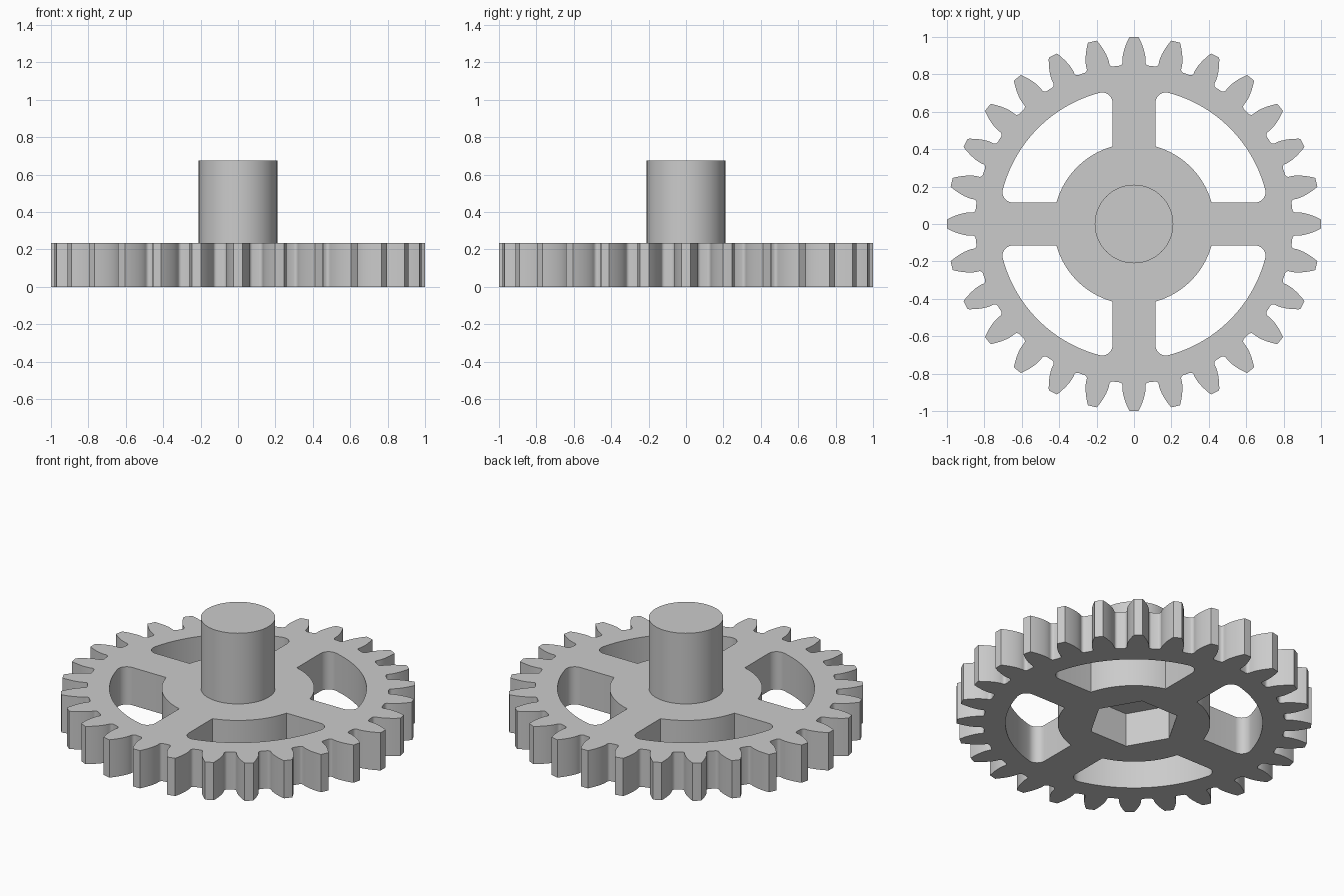
import bpy, bmesh
from math import pi, sin, cos, tan, acos, asin, atan2, sqrt, radians

cube = bpy.data.objects.get("Cube")
if cube:
    bpy.data.objects.remove(cube, do_unlink=True)

TEETH = 28
TIP_R = 1.0
MODULE = 2 * TIP_R / (TEETH + 2)
PITCH_R = MODULE * TEETH / 2
ROOT_R = PITCH_R - 1.25 * MODULE
PRESSURE = radians(20)
BASE_R = PITCH_R * cos(PRESSURE)
THICK = 0.235
HUB_R, RIM_R, SPOKE_HALF, FILLET = 0.43, 0.725, 0.115, 0.055
SHAFT_R, SHAFT_TOP = 0.21, 0.675
SOCKET_R, SOCKET_DEPTH = 0.258, 0.21

grey = bpy.data.materials.new("plain grey")
grey.use_nodes = True
colour = (0.6, 0.6, 0.6, 1)
grey.diffuse_color = colour
grey.node_tree.nodes["Principled BSDF"].inputs["Base Color"].default_value = colour


def polar(r, a):
    return (r * cos(a), r * sin(a))


def arc(cx, cy, r, a0, a1, n):
    return [(cx + r * cos(a0 + (a1 - a0) * i / n),
             cy + r * sin(a0 + (a1 - a0) * i / n)) for i in range(n + 1)]


def prism(name, outline, z0, z1):
    """Extrude a counter-clockwise outline from z0 to z1."""
    bm = bmesh.new()
    face = bm.faces.new([bm.verts.new((x, y, z0)) for x, y in outline])
    top = bmesh.ops.extrude_face_region(bm, geom=[face])["geom"]
    verts = [v for v in top if isinstance(v, bmesh.types.BMVert)]
    bmesh.ops.translate(bm, vec=(0, 0, z1 - z0), verts=verts)
    bmesh.ops.recalc_face_normals(bm, faces=bm.faces)
    mesh = bpy.data.meshes.new(name)
    bm.to_mesh(mesh)
    bm.free()
    mesh.materials.append(grey)
    obj = bpy.data.objects.new(name, mesh)
    bpy.context.collection.objects.link(obj)
    return obj


def activate(obj):
    bpy.ops.object.select_all(action='DESELECT')
    obj.select_set(True)
    bpy.context.view_layer.objects.active = obj


def cut(obj, cutter):
    cutter.hide_render = True
    activate(obj)
    mod = obj.modifiers.new("cut", 'BOOLEAN')
    mod.operation = 'DIFFERENCE'
    mod.solver = 'EXACT'
    mod.object = cutter
    bpy.ops.object.modifier_apply(modifier=mod.name)
    bpy.data.objects.remove(cutter, do_unlink=True)


def smooth(obj):
    activate(obj)
    bpy.ops.object.shade_smooth_by_angle(angle=radians(30))


# Half a tooth: root fillet, then involute flank, as (radius, half angle)
def involute(a):
    return tan(a) - a


base_half = pi / (2 * TEETH) + involute(PRESSURE)
root_fillet = 0.018
flank = []
for i in range(5):
    t = pi / 2 * i / 4
    flank.append((ROOT_R + root_fillet * (1 - cos(t)),
                  base_half + root_fillet * (1 - sin(t)) / ROOT_R))
for i in range(9):
    r = BASE_R + (TIP_R - BASE_R) * i / 8
    flank.append((r, base_half - involute(acos(min(1, BASE_R / r)))))

outline = []
for k in range(TEETH):
    mid = 2 * pi * k / TEETH
    outline += [polar(r, mid - a) for r, a in flank]
    outline.append(polar(TIP_R, mid))
    outline += [polar(r, mid + a) for r, a in reversed(flank)]
gear = prism("gear_wheel", outline, 0, THICK)

# Four openings between the spokes, rounded at the rim
fx = SPOKE_HALF + FILLET
fy = sqrt((RIM_R - FILLET) ** 2 - fx ** 2)
rim_a = atan2(fx, fy)
hub_a = asin(SPOKE_HALF / HUB_R)
opening = arc(fy, fx, FILLET, -pi / 2, rim_a, 8)
opening += arc(0, 0, RIM_R, rim_a, pi / 2 - rim_a, 28)[1:-1]
opening += arc(fx, fy, FILLET, pi / 2 - rim_a, pi, 8)
opening += arc(0, 0, HUB_R, pi / 2 - hub_a, hub_a, 20)
for k in range(4):
    c, s = cos(k * pi / 2), sin(k * pi / 2)
    turned = [(x * c - y * s, x * s + y * c) for x, y in opening]
    cut(gear, prism("opening_cutter", turned, -0.1, THICK + 0.1))

# Hexagonal socket in the underside
hexagon = [polar(SOCKET_R, k * pi / 3) for k in range(6)]
cut(gear, prism("socket_cutter", hexagon, -0.1, SOCKET_DEPTH))
smooth(gear)

# Round shaft standing on the hub
circle = [polar(SHAFT_R, 2 * pi * k / 64) for k in range(64)]
shaft = prism("shaft", circle, (SOCKET_DEPTH + THICK) / 2, SHAFT_TOP)
smooth(shaft)
